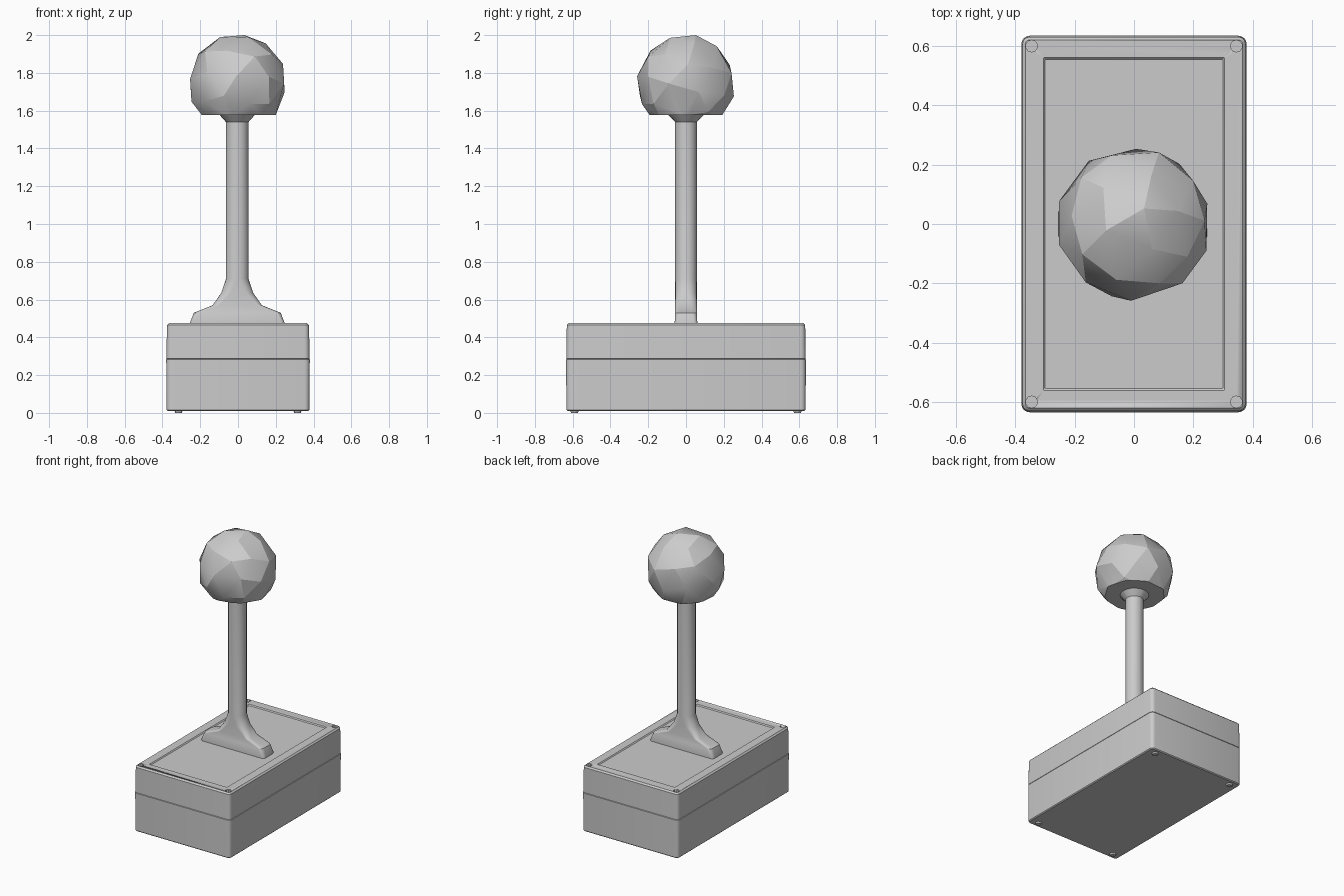
import bpy, bmesh, math, random
from mathutils import Vector

cube = bpy.data.objects.get("Cube")
if cube:
    bpy.data.objects.remove(cube, do_unlink=True)

grey = bpy.data.materials.new("plain grey")
grey.use_nodes = True
colour = (0.6, 0.6, 0.6, 1)
grey.diffuse_color = colour
grey.node_tree.nodes["Principled BSDF"].inputs["Base Color"].default_value = colour


def finish(name, bm, angle):
    bmesh.ops.recalc_face_normals(bm, faces=bm.faces)
    mesh = bpy.data.meshes.new(name)
    bm.to_mesh(mesh)
    bm.free()
    mesh.materials.append(grey)
    obj = bpy.data.objects.new(name, mesh)
    bpy.context.collection.objects.link(obj)
    bpy.ops.object.select_all(action="DESELECT")
    obj.select_set(True)
    bpy.context.view_layer.objects.active = obj
    bpy.ops.object.shade_smooth_by_angle(angle=math.radians(angle))
    return obj


def ring(bm, hx, hy, r, z, steps):
    """Rounded rectangle of vertices at height z."""
    verts = []
    for quarter, (sx, sy) in enumerate(((1, 1), (-1, 1), (-1, -1), (1, -1))):
        for i in range(steps + 1):
            a = (quarter + i / steps) * math.pi / 2
            verts.append(bm.verts.new((sx * (hx - r) + r * math.cos(a),
                                       sy * (hy - r) + r * math.sin(a), z)))
    return verts


def loft(name, sections, steps, angle):
    bm = bmesh.new()
    rings = [ring(bm, *s, steps) for s in sections]
    for low, high in zip(rings, rings[1:]):
        for i in range(len(low)):
            j = (i + 1) % len(low)
            bm.faces.new((low[i], low[j], high[j], high[i]))
    bm.faces.new(rings[0][::-1])
    bm.faces.new(rings[-1])
    bmesh.ops.remove_doubles(bm, verts=bm.verts, dist=0.0002)
    return finish(name, bm, angle)


def case_section(inset, z):
    return 0.38 - inset, 0.635 - inset, max(0.028 - inset, 0.004), z


def cylinders(name, x, y, z, r1, r2, depth):
    """One small cylinder in each of the four corners."""
    bm = bmesh.new()
    for sx in (-1, 1):
        for sy in (-1, 1):
            made = bmesh.ops.create_cone(bm, cap_ends=True, segments=10,
                                         radius1=r1, radius2=r2, depth=depth)
            bmesh.ops.translate(bm, verts=made["verts"],
                                vec=(sx * x, sy * y, z))
    return finish(name, bm, 30)


# Lower case and lid, meeting at a thin seam
loft("lower_case", [case_section(0.008, 0.01), case_section(0.002, 0.016),
                    case_section(0, 0.283), case_section(0.005, 0.285)], 4, 30)
lid = loft("lid", [case_section(0.005, 0.285), case_section(0.001, 0.287),
                   case_section(0.004, 0.465), case_section(0.014, 0.475),
                   case_section(0.074, 0.475), case_section(0.08, 0.468)], 4, 30)

# Screw wells in the lid corners
wells = cylinders("screw_well_cutter", 0.345, 0.6, 0.47, 0.02, 0.02, 0.07)
wells.hide_render = True
wells.hide_set(True)
cut = lid.modifiers.new("screw wells", "BOOLEAN")
cut.operation = "DIFFERENCE"
cut.solver = "EXACT"
cut.object = wells

# Small feet under the case
cylinders("corner_feet", 0.315, 0.59, 0.007, 0.018, 0.024, 0.014)

# Flared foot running up into the round stem and neck
stem = loft("stem", [(0.25, 0.06, 0.02, 0.46), (0.25, 0.06, 0.02, 0.478),
                     (0.23, 0.057, 0.025, 0.53), (0.13, 0.057, 0.03, 0.57),
                     (0.085, 0.057, 0.05, 0.635), (0.06, 0.058, 0.057, 0.71),
                     (0.06, 0.058, 0.0575, 1.54), (0.1, 0.1, 0.099, 1.585)], 5, 35)
stem.location.x = -0.004

# Faceted ball with a flat underside
random.seed(4)
bm = bmesh.new()
bmesh.ops.create_icosphere(bm, subdivisions=2, radius=0.262)
for v in bm.verts:
    jitter = Vector([random.uniform(-0.014, 0.014) for _ in range(3)])
    v.co = (v.co + jitter).normalized() * 0.262
bmesh.ops.rotate(bm, verts=bm.verts, cent=(0, 0, 0),
                 matrix=Vector((0, 0, 1)).rotation_difference(Vector((0.1, 0.2, 1))).to_matrix())
bmesh.ops.translate(bm, verts=bm.verts, vec=(-0.002, 0, 1.74))
geom = bm.verts[:] + bm.edges[:] + bm.faces[:]
bmesh.ops.bisect_plane(bm, geom=geom, plane_co=(0, 0, 1.578),
                       plane_no=(0, 0, -1), clear_outer=True)
bmesh.ops.holes_fill(bm, edges=[e for e in bm.edges if e.is_boundary], sides=0)
top = max(v.co.z for v in bm.verts)
for v in bm.verts:
    v.co.z = 1.578 + (v.co.z - 1.578) * (2.0 - 1.578) / (top - 1.578)
finish("ball", bm, 21)
